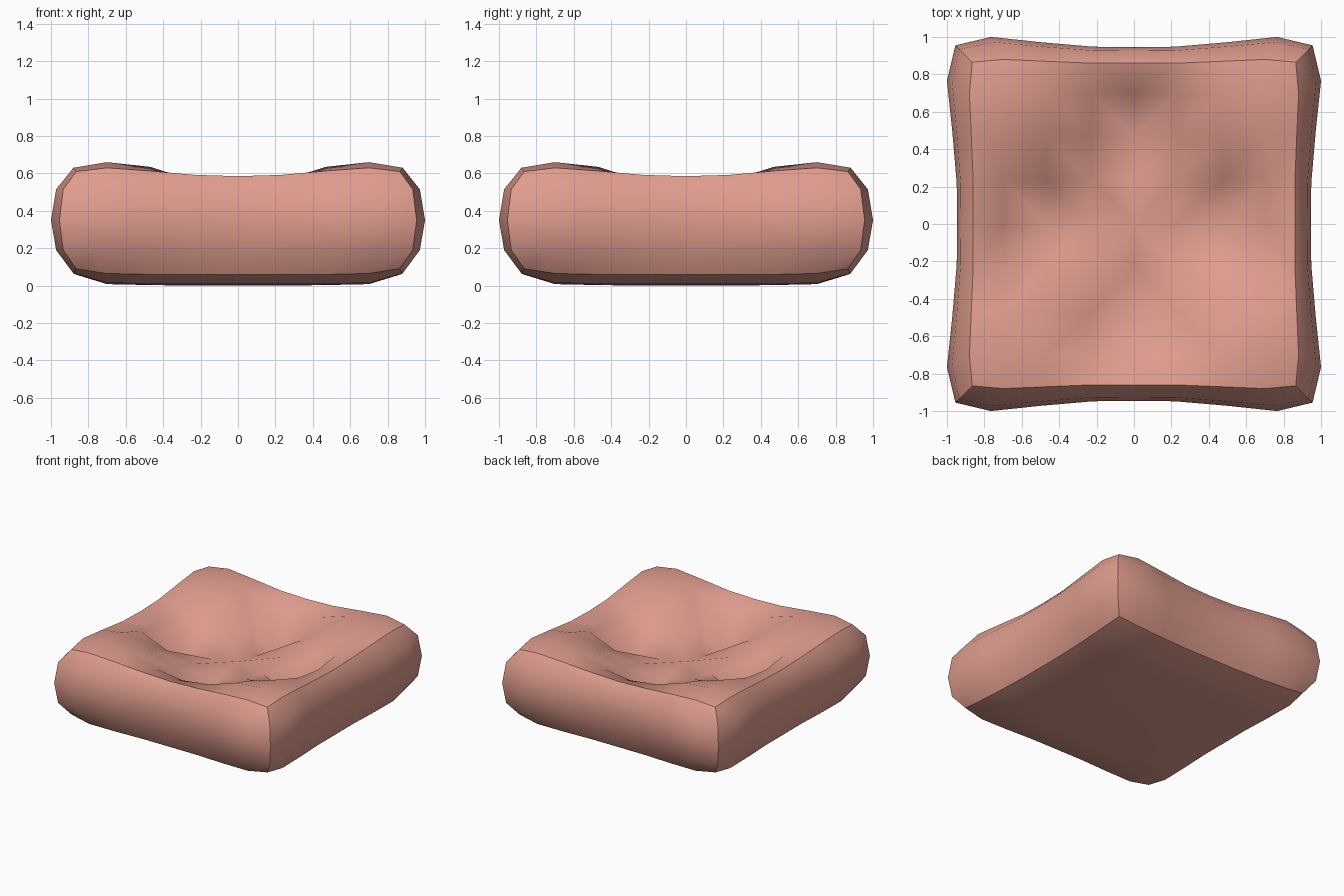
import bpy, bmesh

cube = bpy.data.objects.get("Cube")
if cube:
    bpy.data.objects.remove(cube, do_unlink=True)

N, K = 4, 4                              # half columns, side levels

# Cushion profile, from the middle of a side out to its corner
RIM_ALONG = (0, .23, .47, .70, .865)
MID_ALONG = (0, .22, .50, .765, .955)
RIM_OUT = (.86, .86, .87, .88, .865)
MID_OUT = (.945, .948, .972, 1.0, .955)
BULGE = (0, .77, 1, .77, 0)              # how far each level swells from the rim
LEVEL_Z = (0, .19, .35, .515, 0)
TOP_RIM_Z = (.585, .592, .613, .63, .61)
LOW_RIM_Z = (.06, .06, .06, .065, .09)

# Hollowed seat with four tufted pits, keyed by larger then smaller column
SEAT_Z = ((.415,), (.37, .42), (.28, .465, .57), (.53, .56, .635, .66))
BASE_Z = ((0,), (0, 0), (.003, .003, .005), (.008, .008, .01, .015))


def sign(n):
    return (n > 0) - (n < 0)


def point(i, j, k):
    a, b = abs(i), abs(j)
    hi, lo = max(a, b), min(a, b)
    if hi < N:                           # inside the top or bottom
        x, y = RIM_ALONG[a], RIM_ALONG[b]
        z = (SEAT_Z if k == K else BASE_Z)[hi][lo]
    else:                                # on a side or its rim
        t = BULGE[k]
        along = RIM_ALONG[lo] + t * (MID_ALONG[lo] - RIM_ALONG[lo])
        out = RIM_OUT[lo] + t * (MID_OUT[lo] - RIM_OUT[lo])
        x, y = (along, out) if b == N else (out, along)
        z = TOP_RIM_Z[lo] if k == K else LOW_RIM_Z[lo] if k == 0 else LEVEL_Z[k]
    return sign(i) * x, sign(j) * y, z


bm = bmesh.new()
verts = {}


def vert(*key):
    if key not in verts:
        verts[key] = bm.verts.new(point(*key))
    return verts[key]


def face(*keys):
    bm.faces.new([vert(*key) for key in keys])


for i in range(-N, N):
    # Seat, creased along the diagonals that run out from the middle
    for j in range(-N, N):
        ring = [(i, j, K), (i + 1, j, K), (i + 1, j + 1, K), (i, j + 1, K)]
        if (i < 0) != (j < 0):
            ring = ring[1:] + ring[:1]
        face(ring[0], ring[1], ring[2])
        face(ring[0], ring[2], ring[3])
        # Underside
        face((i, j, 0), (i, j + 1, 0), (i + 1, j + 1, 0), (i + 1, j, 0))
    # Four rounded sides
    for k in range(K):
        for s in (-N, N):
            face((i, s, k), (i + 1, s, k), (i + 1, s, k + 1), (i, s, k + 1))
            face((s, i, k), (s, i + 1, k), (s, i + 1, k + 1), (s, i, k + 1))

bmesh.ops.recalc_face_normals(bm, faces=bm.faces)
for f in bm.faces:
    f.smooth = True

# Seams: both rims and the four upright corners stay sharp
key_of = {v: key for key, v in verts.items()}
for e in bm.edges:
    p, q = (key_of[v] for v in e.verts)
    seams = 0
    for axis, ends in ((0, (-N, N)), (1, (-N, N)), (2, (0, K))):
        seams += p[axis] == q[axis] and p[axis] in ends
    e.smooth = seams < 2

mesh = bpy.data.meshes.new("cushion")
bm.to_mesh(mesh)
bm.free()
cushion = bpy.data.objects.new("cushion", mesh)
bpy.context.collection.objects.link(cushion)

# Fabric colour
fabric = bpy.data.materials.new("salmon_fabric")
fabric.use_nodes = True
color = (.74, .335, .27, 1)
fabric.diffuse_color = color
for node in fabric.node_tree.nodes:
    if node.type == 'BSDF_PRINCIPLED':
        node.inputs["Base Color"].default_value = color
mesh.materials.append(fabric)
